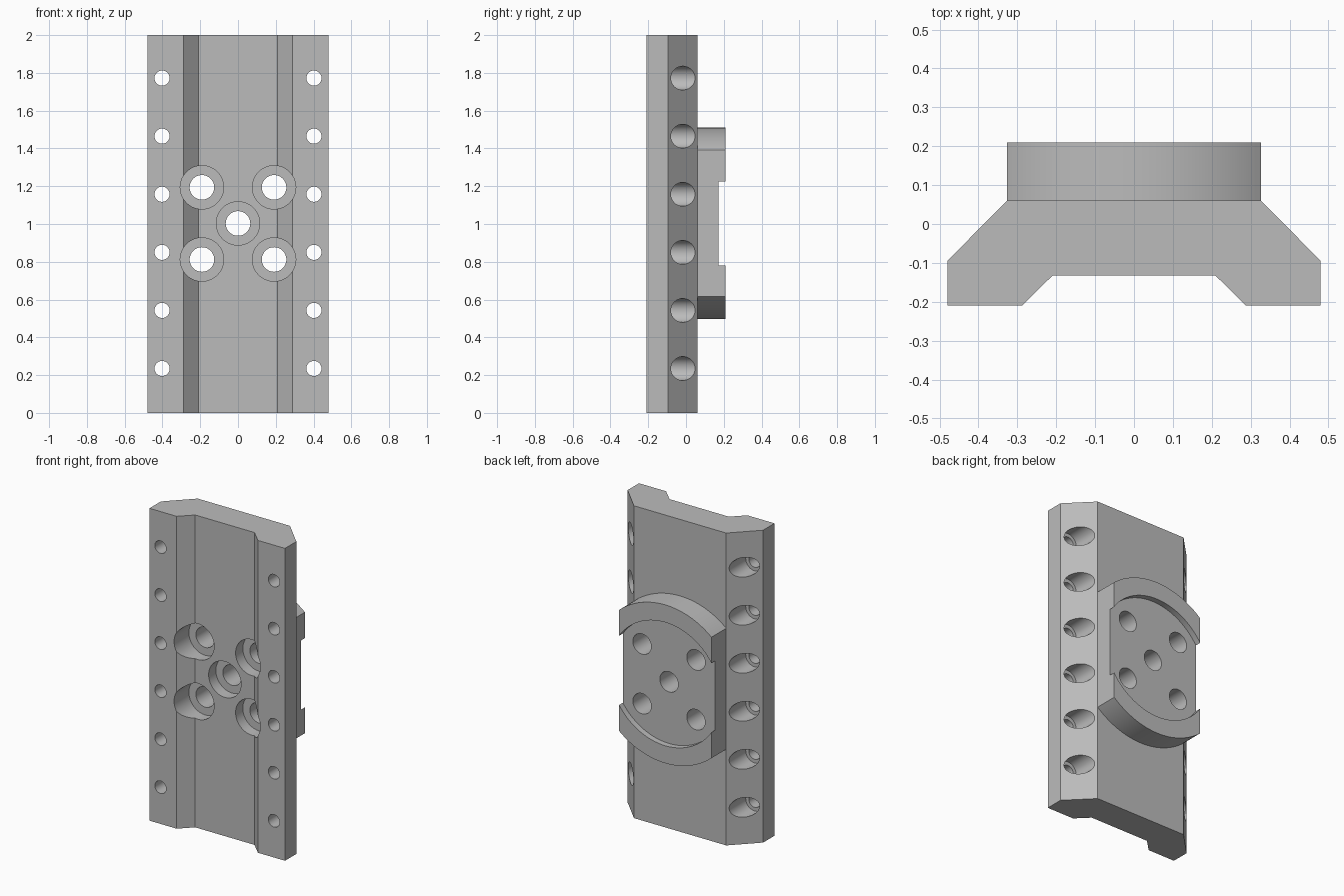
import bpy, bmesh, math
from mathutils import Matrix

cube = bpy.data.objects.get("Cube")
if cube:
    bpy.data.objects.remove(cube, do_unlink=True)

MID = 1.003          # height of the round boss centre
HALF = 0.327         # half width of the back face


def finish(bm, name):
    bmesh.ops.recalc_face_normals(bm, faces=bm.faces)
    mesh = bpy.data.meshes.new(name)
    bm.to_mesh(mesh)
    bm.free()
    obj = bpy.data.objects.new(name, mesh)
    bpy.context.collection.objects.link(obj)
    return obj


def prism(name, points, offset):
    """Extrude a closed outline of 3D points."""
    bm = bmesh.new()
    face = bm.faces.new([bm.verts.new(p) for p in points])
    out = bmesh.ops.extrude_face_region(bm, geom=[face])
    moved = [v for v in out["geom"] if isinstance(v, bmesh.types.BMVert)]
    bmesh.ops.translate(bm, vec=offset, verts=moved)
    return finish(bm, name)


def drills(name, holes, segments=48):
    """Cylinders along y, each given as x, z, radius, y start, y end."""
    bm = bmesh.new()
    for x, z, r, y0, y1 in holes:
        place = Matrix.Translation((x, (y0 + y1) / 2, z)) @ Matrix.Rotation(math.pi / 2, 4, "X")
        bmesh.ops.create_cone(bm, cap_ends=True, segments=segments, radius1=r,
                              radius2=r, depth=y1 - y0, matrix=place)
    return finish(bm, name)


def combine(target, tool, operation):
    mod = target.modifiers.new(tool.name, "BOOLEAN")
    mod.operation, mod.solver, mod.object = operation, "EXACT", tool
    bpy.context.view_layer.objects.active = target
    bpy.ops.object.modifier_apply(modifier=mod.name)
    bpy.data.objects.remove(tool, do_unlink=True)


# Plate: mirrored cross-section with a front channel and chamfered back
half = [(0.21, -0.133), (0.288, -0.21), (0.48, -0.21), (0.48, -0.095), (HALF, 0.06)]
outline = half + [(-x, y) for x, y in reversed(half)]
plate = prism("mounting_plate", [(x, y, 0) for x, y in outline], (0, 0, 2))

# Round boss with flat sides
R = 0.507
a = math.acos(HALF / R)
N = 40
arc = [a + (math.pi - 2 * a) * i / N for i in range(N + 1)]
ring = arc + [t + math.pi for t in arc]
boss = prism("boss", [(R * math.cos(t), 0.03, MID + R * math.sin(t)) for t in ring], (0, 0.18, 0))
combine(plate, boss, "UNION")

# Shallow round recess in the boss
combine(plate, drills("recess", [(0, MID, 0.395, 0.172, 0.4)], 96), "DIFFERENCE")

# Hole positions: five in the middle, six down each edge
D = 0.191
centre = [(0, MID)] + [(sx * D, MID + sz * D) for sx in (-1, 1) for sz in (-1, 1)]
edge = [(sx * 0.402, 0.235 + 0.3075 * i) for sx in (-1, 1) for i in range(6)]

# Wide counterbores, then narrow through holes
wide = [(x, z, 0.115, -0.4, -0.06) for x, z in centre]
wide += [(x, z, 0.063, -0.12, 0.4) for x, z in edge]
narrow = [(x, z, 0.065, -0.4, 0.4) for x, z in centre]
narrow += [(x, z, 0.04, -0.4, 0.4) for x, z in edge]
combine(plate, drills("counterbores", wide), "DIFFERENCE")
combine(plate, drills("through_holes", narrow), "DIFFERENCE")

# Plain grey metal
grey = bpy.data.materials.new("grey_metal")
grey.use_nodes = True
colour = (0.5, 0.5, 0.5, 1)
grey.diffuse_color = colour
grey.node_tree.nodes["Principled BSDF"].inputs["Base Color"].default_value = colour
plate.data.materials.clear()
plate.data.materials.append(grey)

bpy.ops.object.select_all(action="DESELECT")
plate.select_set(True)
bpy.context.view_layer.objects.active = plate
bpy.ops.object.shade_smooth_by_angle(angle=math.radians(30))
